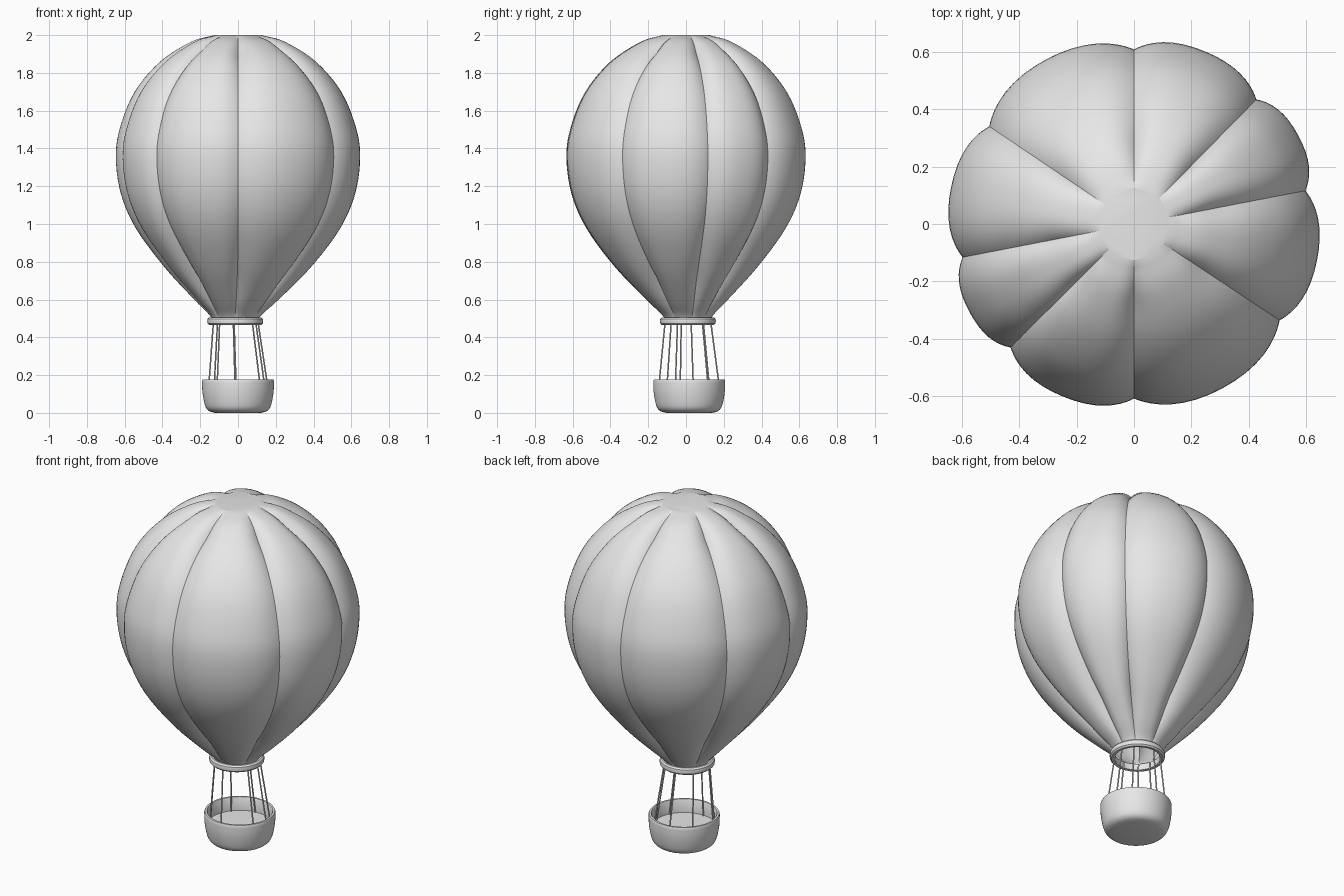
import bpy, bmesh, math
from mathutils import Vector

cube = bpy.data.objects.get("Cube")
if cube:
    bpy.data.objects.remove(cube)

# One plain grey for everything
grey = bpy.data.materials.new("plain_grey")
grey.use_nodes = True
colour = (0.8, 0.8, 0.8, 1)
grey.diffuse_color = colour
grey.node_tree.nodes["Principled BSDF"].inputs["Base Color"].default_value = colour


def finish(name, bm, angle=35, fix_normals=True):
    if fix_normals:
        bmesh.ops.recalc_face_normals(bm, faces=bm.faces)
    mesh = bpy.data.meshes.new(name)
    bm.to_mesh(mesh)
    bm.free()
    mesh.materials.append(grey)
    obj = bpy.data.objects.new(name, mesh)
    bpy.context.collection.objects.link(obj)
    bpy.ops.object.select_all(action='DESELECT')
    obj.select_set(True)
    bpy.context.view_layer.objects.active = obj
    bpy.ops.object.shade_smooth_by_angle(angle=math.radians(angle))
    return obj


def spline(points, steps):
    """Catmull-Rom curve through 2D points."""
    pts = [Vector(p) for p in points]
    pts = [2 * pts[0] - pts[1]] + pts + [2 * pts[-1] - pts[-2]]
    out = []
    for a, b, c, d in zip(pts, pts[1:], pts[2:], pts[3:]):
        for i in range(steps):
            t = i / steps
            out.append(0.5 * (2 * b + (c - a) * t + (2 * a - 5 * b + 4 * c - d) * t * t
                              + (3 * b - a - 3 * c + d) * t ** 3))
    return out + [pts[-2]]


def skin(bm, rows, loop=False):
    """Bridge rows of vertices that each run round the vertical axis."""
    pairs = list(zip(rows, rows[1:])) + ([(rows[-1], rows[0])] if loop else [])
    for low, high in pairs:
        n = len(low)
        for i in range(n):
            j = (i + 1) % n
            bm.faces.new((low[i], low[j], high[j], high[i]))


def lathe(name, profile, centre, sides=64, loop=False):
    bm = bmesh.new()
    rows = []
    for r, z in profile:
        rows.append([bm.verts.new((centre[0] + r * math.cos(math.tau * i / sides),
                                   centre[1] + r * math.sin(math.tau * i / sides), z))
                     for i in range(sides)])
    skin(bm, rows, loop)
    if not loop:
        bm.faces.new(rows[0])
        bm.faces.new(rows[-1])
    return finish(name, bm)


# Envelope: unevenly spaced gores that bulge between sharp seams
seams = [-90, -33.5, 11, 45.5, 90, 146, 191, 225]
outline = spline([(0.125, 0.5), (0.15, 0.53), (0.225, 0.6), (0.385, 0.765), (0.54, 0.97),
                  (0.622, 1.155), (0.65, 1.35), (0.628, 1.51), (0.55, 1.7),
                  (0.415, 1.86), (0.25, 1.965), (0.125, 2.0)], 5)
hoop_centre = (-0.015, 0.01)
columns = []
half = 10
for a, b in zip(seams, seams[1:] + [seams[0] + 360]):
    for k in range(2 * half):
        u = math.sin(math.pi / 2 * (k / half - 1))
        columns.append((math.radians((a + b) / 2 + (b - a) / 2 * u), abs(u) ** 3))

bm = bmesh.new()
rows = []
for i, p in enumerate(outline):
    tangent = outline[min(i + 1, len(outline) - 1)] - outline[max(i - 1, 0)]
    inward = Vector((-tangent.y, tangent.x)).normalized()
    depth = 0.042 * min(1, max(0, p.x - 0.11) / 0.2)
    if i == len(outline) - 1:
        depth = 0
    lean = max(0, (0.9 - p.y) / 0.4) ** 2
    row = []
    for angle, dip in columns:
        q = p + inward * depth * dip
        row.append(bm.verts.new((q.x * math.cos(angle) + hoop_centre[0] * lean,
                                 q.x * math.sin(angle) + hoop_centre[1] * lean, q.y)))
    rows.append(row)
skin(bm, rows)
bm.faces.new(rows[-1])
finish("envelope", bm, 30, False)

# Hoop under the mouth of the envelope
lathe("mouth_hoop", [(0.122, 0.468), (0.138, 0.466), (0.146, 0.474), (0.148, 0.486),
                     (0.146, 0.498), (0.138, 0.506), (0.122, 0.505)], hoop_centre, loop=True)

# Open basket with a rounded base and a raised floor
basket_centre = (0, 0.017)
shell = spline([(0.12, 0), (0.15, 0.008), (0.17, 0.028), (0.182, 0.07),
                (0.189, 0.12), (0.19, 0.17)], 4)
lathe("basket", [tuple(p) for p in shell] + [(0.187, 0.177), (0.176, 0.177), (0.172, 0.17),
                                             (0.17, 0.1)], basket_centre)

# Ropes from the basket floor to the hoop
rope_angles = [95, 42, 8, -27, -93, -133, -163, 141]
for n, degrees in enumerate(rope_angles):
    way = Vector((math.cos(math.radians(degrees)), math.sin(math.radians(degrees)), 0))
    foot = Vector((*basket_centre, 0.1)) + way * 0.165
    head = Vector((*hoop_centre, 0.5)) + way * 0.119
    bm = bmesh.new()
    bmesh.ops.create_cone(bm, cap_ends=True, segments=8, radius1=0.004, radius2=0.004,
                          depth=(head - foot).length)
    bm.transform((head - foot).to_track_quat('Z', 'Y').to_matrix().to_4x4())
    bmesh.ops.translate(bm, verts=bm.verts, vec=(head + foot) / 2)
    finish("rope_%d" % (n + 1), bm, 50)
